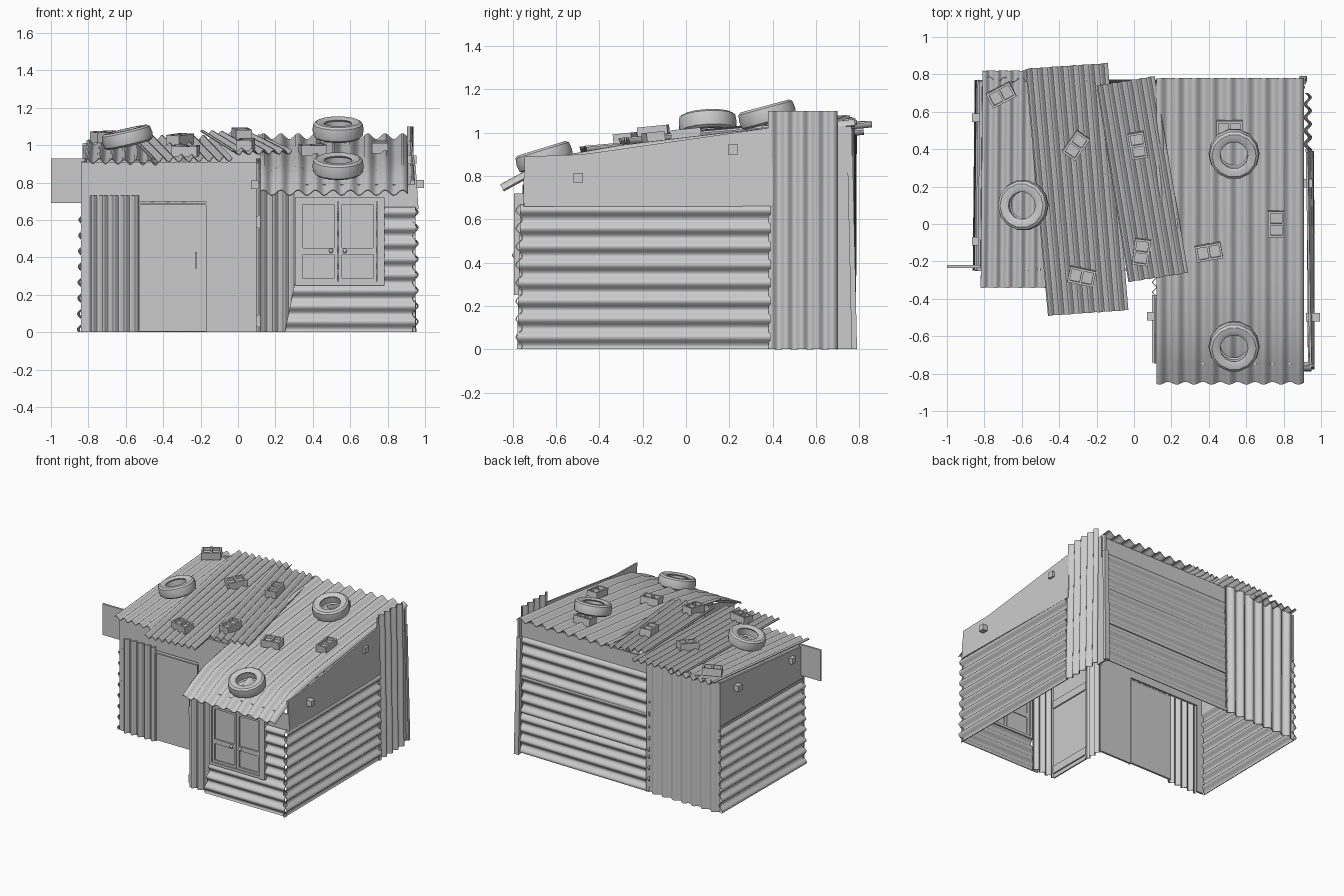
import bpy, bmesh, math
from mathutils import Vector as V, Matrix

if "Cube" in bpy.data.objects:
    bpy.data.objects.remove(bpy.data.objects["Cube"])


def finish(name, bm, smooth=0):
    bmesh.ops.recalc_face_normals(bm, faces=bm.faces[:])
    me = bpy.data.meshes.new(name)
    bm.to_mesh(me)
    bm.free()
    ob = bpy.data.objects.new(name, me)
    bpy.context.collection.objects.link(ob)
    if smooth:
        bpy.ops.object.select_all(action='DESELECT')
        ob.select_set(True)
        bpy.context.view_layer.objects.active = ob
        bpy.ops.object.shade_smooth_by_angle(angle=math.radians(smooth))
    return ob


def add_box(bm, x0, x1, y0, y1, z0, z1):
    m = Matrix.Translation(((x0+x1)/2, (y0+y1)/2, (z0+z1)/2)) @ Matrix.Diagonal((x1-x0, y1-y0, z1-z0, 1))
    bmesh.ops.create_cube(bm, size=1, matrix=m)


def boxes(name, *items):
    bm = bmesh.new()
    for it in items:
        add_box(bm, *it)
    return finish(name, bm)


def plate(name, pts, thick):
    """Flat polygon extruded by a vector."""
    bm = bmesh.new()
    a = [bm.verts.new(p) for p in pts]
    b = [bm.verts.new(V(p) + V(thick)) for p in pts]
    bm.faces.new(a)
    bm.faces.new(b[::-1])
    for i in range(len(a)):
        j = (i + 1) % len(a)
        bm.faces.new((a[i], b[i], b[j], a[j]))
    return finish(name, bm)


def sheet(name, a, b, waves, amp=0.013):
    """Corrugated sheet between edge polylines a and b; ridges run along them."""
    bm = bmesh.new()
    n = int(waves * 8)
    a, b = [V(p) for p in a], [V(p) for p in b]
    sides = []
    for off in (-.003, .003):
        rows = []
        for k in range(len(a)):
            t = a[min(k+1, len(a)-1)] - a[max(k-1, 0)]
            nrm = (b[k] - a[k]).cross(t).normalized()
            rows.append([bm.verts.new(a[k].lerp(b[k], i/n) + nrm * (off + amp * math.sin(i * math.pi / 4 + .5)))
                         for i in range(n + 1)])
        for r, s in zip(rows, rows[1:]):
            for i in range(n):
                bm.faces.new((r[i], r[i+1], s[i+1], s[i]))
        # outline of this skin, for the rim
        sides.append(rows[0] + [r[-1] for r in rows[1:]] + rows[-1][-2::-1] + [r[0] for r in rows[-2:0:-1]])
    p, q = sides
    for i in range(len(p)):
        j = (i + 1) % len(p)
        bm.faces.new((p[i], p[j], q[j], q[i]))
    return finish(name, bm, 45)


# roof of the right wing, bent down at the front
prof = [(-.85, .745), (-.74, .805), (-.58, .875), (-.3, .925), (.2, .985), (.78, 1.045)]
sheet('right_roof', [(.12, y, z) for y, z in prof], [(.91, y, z) for y, z in prof], 8.5, .016)

# three overlapping roof sheets of the left wing
sheet('left_roof_a', [(-.82, -.34, .915), (-.81, .82, 1.015)], [(-.42, -.34, .905), (-.42, .82, 1.005)], 6)
sheet('left_roof_b', [(-.46, -.49, .92), (-.58, .83, 1.04)], [(-.03, -.46, .925), (-.14, .86, 1.04)], 8)
sheet('left_roof_c', [(-.03, -.31, .96), (-.2, .74, 1.068)], [(.29, -.26, .965), (.11, .79, 1.05)], 6)

# front wall of the left wing
Y = -.25
sheet('front_left_sheet', [(-.79, Y-.01, 0), (-.79, Y-.01, .73)], [(-.53, Y-.01, 0), (-.53, Y-.01, .73)], 4.5)
boxes('front_left_wall', (-.84, .1, Y, Y+.015, .7, .91), (-.17, .11, Y, Y+.015, 0, .7),
      (-.84, -.78, Y, Y+.015, 0, .7))
boxes('door', (-.525, -.172, Y+.002, Y+.018, .005, .685))
boxes('door_frame', (-.535, -.525, Y-.008, Y+.02, 0, .69), (-.172, -.165, Y-.008, Y+.02, 0, .69),
      (-.535, -.165, Y-.008, Y+.02, .68, .69))
boxes('door_handle', (-.23, -.22, Y-.022, Y-.014, .34, .43), (-.23, -.22, Y-.02, Y+.005, .34, .352),
      (-.23, -.22, Y-.02, Y+.005, .418, .43))
boxes('side_board', (-1, -.82, -.235, -.22, .69, .93))

# left wall
sheet('left_sheet', [(-.845, -.25, 0), (-.835, .77, 0)], [(-.835, -.25, .67), (-.825, .77, .67)], 8, .015)
plate('left_upper_wall', [(-.835, -.25, .64), (-.835, -.25, .91), (-.825, .77, 1.0), (-.825, .77, .64)], (.014, 0, 0))
boxes('left_beam_ends', (-.865, -.82, -.115, -.07, .84, .885), (-.865, -.82, .545, .59, .88, .925))

# back wall: one upright sheet and three overlapping slipped ones
sheet('back_left_sheet', [(-.83, .77, 0), (-.83, .775, 1.01)], [(-.2, .765, 0), (-.2, .76, 1.03)], 7.5)
for i, (x0, x1, z0, z1, y, w) in enumerate([(-.22, .89, 0, .34, .757, 4), (-.22, .88, .31, .62, .752, 3.5),
                                            (-.22, .89, .59, .9, .747, 3.5)]):
    sheet('back_sheet_%d' % i, [(x0, y, z0), (x1, y, z0+.01)], [(x0, y-.008, z1), (x1, y-.008, z1)], w)
boxes('back_upper_wall', (-.22, .915, .725, .737, .86, 1.02))
plate('back_post', [(.885, .765, 0), (.925, .765, 0), (.915, .745, .9), (.88, .745, .9)], (0, .025, 0))

# right wall
sheet('right_sheet', [(.948, -.78, 0), (.945, .39, 0)], [(.948, -.765, .67), (.94, .39, .67)], 8, .016)
sheet('right_back_sheet', [(.938, .38, 0), (.918, .38, 1.1)], [(.935, .7, 0), (.922, .7, 1.1)], 4.5, .013)
plate('right_upper_wall', [(.965, -.745, .66), (.95, -.745, .89), (.945, -.48, .9), (.93, .4, 1.025),
                           (.945, .4, .66)], (-.012, 0, 0))
boxes('right_back_wall', (.897, .909, .68, .765, 0, 1.03))
boxes('right_beam_ends', (.92, .995, -.52, -.475, .77, .815), (.91, .955, .195, .24, .9, .945))

# front wall of the right wing
F = -.77
sheet('front_lower_sheet', [(.25, F, 0), (.95, F, 0)], [(.305, F, .27), (.95, F, .27)], 3.25, .015)
sheet('front_side_sheet', [(.76, F, .25), (.95, F, .25)], [(.76, F, .67), (.95, F, .67)], 5, .015)
sheet('front_narrow_sheet', [(.12, F+.03, 0), (.12, F+.03, .76)], [(.32, F+.035, 0), (.32, F+.035, .76)], 3.5)
boxes('front_upper_wall', (.3, .957, F+.02, F+.032, .66, .79))

# window with two sashes
boxes('window_frame', (.305, .325, F-.02, F+.02, .25, .72), (.742, .782, F-.025, F+.02, .25, .72),
      (.305, .75, F-.02, F+.02, .7, .72), (.305, .75, F-.02, F+.02, .25, .27))
for side, x0, x1 in (('left', .327, .532), ('right', .536, .741)):
    y0, y1 = F-.012, F+.01
    boxes('window_sash_' + side, (x0, x0+.02, y0, y1, .27, .7), (x1-.02, x1, y0, y1, .27, .7),
          (x0, x1, y0, y1, .27, .287), (x0, x1, y0, y1, .683, .7), (x0, x1, y0, y1, .415, .45),
          (x0, x1, F, F+.004, .27, .7))
    bm = bmesh.new()
    kx = x1-.035 if side == 'left' else x0+.035
    bmesh.ops.create_uvsphere(bm, u_segments=10, v_segments=6, radius=.012,
                              matrix=Matrix.Translation((kx, F-.022, .435)))
    finish('window_knob_' + side, bm, 40)

# inner side wall of the right wing, facing the yard: framed board and a narrow sheet
plate('yard_wall', [(.107, -.745, 0), (.107, -.745, .8), (.107, -.58, .87), (.107, -.38, .91), (.107, -.38, 0)],
      (.01, 0, 0))
boxes('yard_wall_rails', (.095, .127, -.74, -.38, .56, .62), (.095, .127, -.74, -.38, .03, .09))
sheet('yard_sheet', [(.11, -.4, 0), (.11, -.4, .9)], [(.11, -.24, 0), (.11, -.24, .93)], 3, .011)
boxes('yard_beam_end', (.07, .112, -.515, -.47, .765, .81))


# tyres weighing down the roof
def tyre(name, loc, rot):
    bm = bmesh.new()
    prof = [(.074, -.034), (.088, -.042), (.118, -.042), (.132, -.032), (.137, 0), (.132, .032),
            (.118, .042), (.088, .042), (.074, .034), (.082, .024), (.082, -.024)]
    n = 14
    rings = [[bm.verts.new((r*math.cos(2*math.pi*k/n), r*math.sin(2*math.pi*k/n), z)) for r, z in prof]
             for k in range(n)]
    for k in range(n):
        p, q = rings[k], rings[(k+1) % n]
        for j in range(len(prof)):
            i = (j+1) % len(prof)
            bm.faces.new((p[j], q[j], q[i], p[i]))
    ob = finish(name, bm, 32)
    ob.location, ob.rotation_euler = loc, [math.radians(a) for a in rot]


tyre('front_tyre', (.535, -.655, .888), (17, 0, 0))
tyre('back_tyre', (.535, .375, 1.083), (15, 0, 0))
tyre('left_tyre', (-.592, .1, 1.042), (3, -13, 0))

# hollow blocks on the roof
for i, (x, y, z, r) in enumerate([(-.71, .69, 1.045, 28), (-.31, .42, 1.03, 55), (.02, .42, 1.06, 100),
                                  (-.28, -.28, .97, -12), (.04, -.15, 1.003, 83), (.4, -.15, .975, 10),
                                  (.76, 0, .99, 90), (.51, .51, 1.045, 0)]):
    L, W, H, t = .07, .043, .028, .012
    ob = boxes('block_%d' % i, (-L, L, -W, -W+t, -H, H), (-L, L, W-t, W, -H, H), (-L, -L+t, -W, W, -H, H),
               (L-t, L, -W, W, -H, H), (-t/2, t/2, -W, W, -H, H), (-L, L, -W, W, -.012, .004))
    ob.matrix_world = Matrix.Translation((x, y, z)) @ Matrix.Rotation(.1, 4, 'X') @ \
        Matrix.Rotation(math.radians(r), 4, 'Z')
